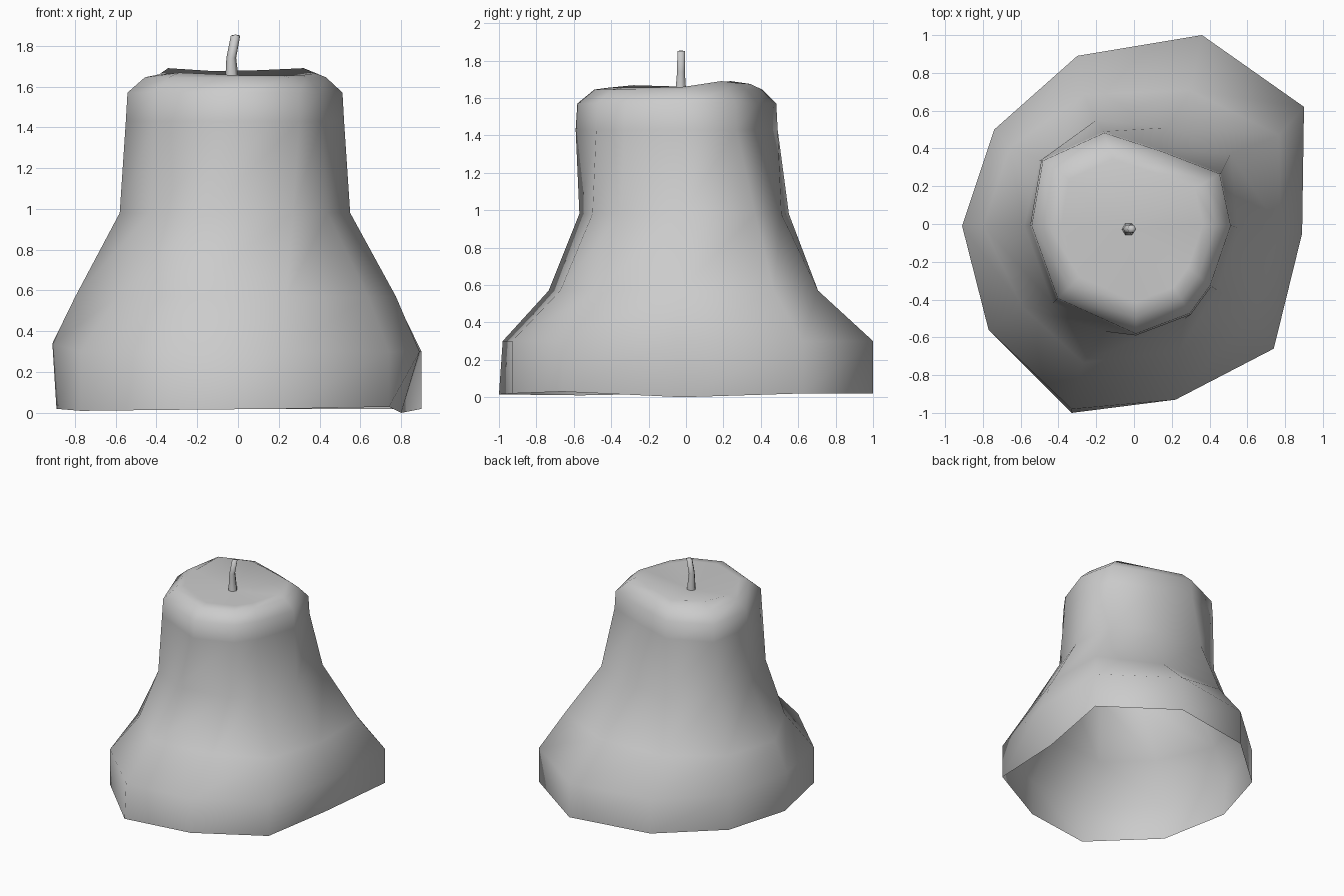
import bpy, bmesh, math

if "Cube" in bpy.data.objects:
    bpy.data.objects.remove(bpy.data.objects["Cube"])


def loft(name, rings, tip=None):
    """Skin a stack of equal-length rings, optionally closing to a tip point."""
    bm = bmesh.new()
    vs = [[bm.verts.new(p) for p in r] for r in rings]
    n = len(rings[0])
    for a, b in zip(vs, vs[1:]):
        for i in range(n):
            j = (i + 1) % n
            bm.faces.new((a[i], a[j], b[j], b[i]))
    if tip:
        t = bm.verts.new(tip)
        for i in range(n):
            bm.faces.new((vs[-1][i], vs[-1][(i + 1) % n], t))
    me = bpy.data.meshes.new(name)
    bm.to_mesh(me)
    bm.free()
    for p in me.polygons:
        p.use_smooth = True
    ob = bpy.data.objects.new(name, me)
    bpy.context.collection.objects.link(ob)
    return ob


# Irregular ten-sided outlines, counter-clockwise from the left
flare = [(-.91, -.01), (-.77, -.56), (-.33, -.98), (.22, -.93), (.74, -.66),
         (.89, -.05), (.90, .62), (.36, 1.0), (-.30, .89), (-.74, .50)]
waist = [(-.58, -.01), (-.43, -.42), (-.15, -.57), (.27, -.50), (.44, -.35),
         (.55, -.02), (.51, .37), (.18, .51), (-.20, .55), (-.50, .34)]
neck = [(-.55, -.01), (-.41, -.40), (.01, -.59), (.30, -.48), (.41, -.33),
        (.52, -.01), (.46, .27), (.15, .39), (-.16, .49), (-.49, .34)]


def ring(pts, z, s=1.0):
    return [(x * s, y * s, z) for x, y in pts]


def shoulder(z):
    return [(a[0] + (b[0] - a[0]) * .34, a[1] + (b[1] - a[1]) * .6, z)
            for a, b in zip(flare, waist)]


# Body: open underneath, flared skirt, tapered neck, dimpled top
rim_z = [.02, .01, .015, .02, .03, .0, .02, .02, .02, .02]
base = [(x, y, z) for (x, y), z in zip(flare, rim_z)]
base[0] = (-.89, -.01, .02)
base[2] = (-.33, -1.0, .015)
base[5] = (.80, -.02, .0)
skirt = ring(flare, .30)
skirt[0] = (-.91, -.01, .34)
hip = shoulder(.57)
hip[1] = (-.59, -.44, .57)
lip_z = [1.66, 1.668, 1.655, 1.655, 1.655, 1.66, 1.69, 1.68, 1.675, 1.69]
lip = [(x * .7, y * .7, z) for (x, y), z in zip(neck, lip_z)]
loft("fruit_body", [
    base, skirt, hip, ring(waist, .98),
    ring(neck, 1.43), ring(neck, 1.57, .985), ring(neck, 1.645, .83), lip,
], tip=(-.03, -.03, 1.60))

# Stem: thin bent six-sided stalk
path = [(-.028, -.028, 1.60, .036), (-.033, -.027, 1.74, .024),
        (-.012, -.026, 1.85, .023)]
loft("stem", [[(x + r * math.cos(i * math.pi / 3), y + r * math.sin(i * math.pi / 3), z)
               for i in range(6)] for x, y, z, r in path], tip=(-.012, -.026, 1.855))
